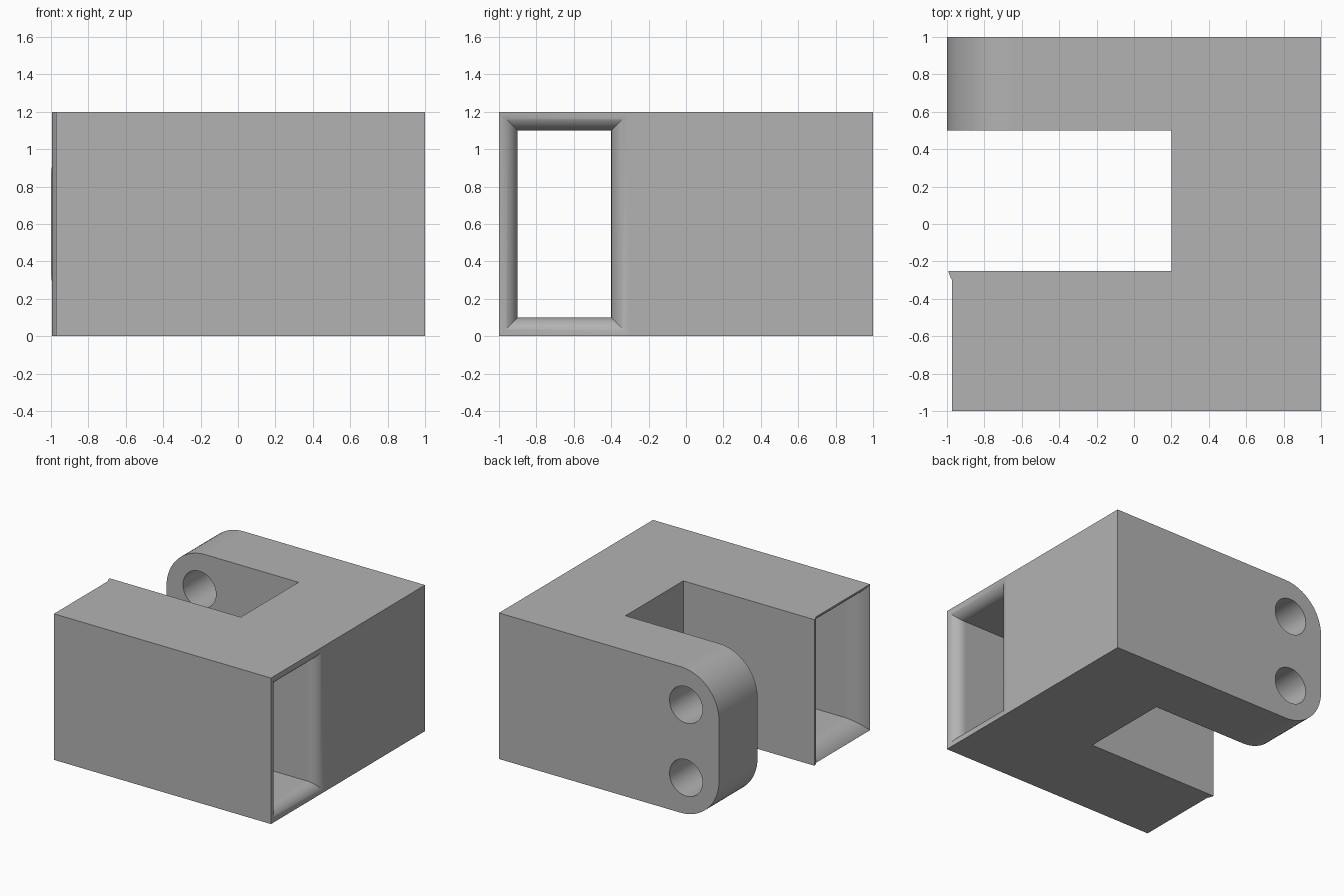
import bpy, bmesh
from math import sin, cos, pi, radians

if "Cube" in bpy.data.objects:
    bpy.data.objects.remove(bpy.data.objects["Cube"])

HEIGHT = 1.2
grey = bpy.data.materials.new("plain grey")
grey.use_nodes = True
colour = (0.45, 0.45, 0.45, 1)
grey.diffuse_color = colour
grey.node_tree.nodes["Principled BSDF"].inputs["Base Color"].default_value = colour


def make_object(name, bm):
    bmesh.ops.recalc_face_normals(bm, faces=bm.faces[:])
    mesh = bpy.data.meshes.new(name)
    bm.to_mesh(mesh)
    bm.free()
    mesh.materials.append(grey)
    obj = bpy.data.objects.new(name, mesh)
    bpy.context.collection.objects.link(obj)
    return obj


def cut(target, cutter):
    """Subtract the cutter, then discard it."""
    cutter.hide_render = True
    mod = target.modifiers.new("cut", "BOOLEAN")
    mod.operation, mod.solver, mod.object = "DIFFERENCE", "EXACT", cutter
    bpy.context.view_layer.objects.active = target
    bpy.ops.object.modifier_apply(modifier=mod.name)
    bpy.data.objects.remove(cutter)


# C-shaped block: a wide hollow arm in front, a mounting tab behind
outline = [(-1, -1), (1, -1), (1, 1), (-1, 1), (-1, 0.5),
           (0.2, 0.5), (0.2, -0.25), (-1, -0.25)]
bm = bmesh.new()
base = bm.faces.new([bm.verts.new((x, y, 0)) for x, y in outline])
top = bmesh.ops.extrude_face_region(bm, geom=[base])["geom"]
bmesh.ops.translate(bm, vec=(0, 0, HEIGHT),
                    verts=[v for v in top if isinstance(v, bmesh.types.BMVert)])

# Rounded upper and lower ends of the tab
tab_edges = [e for e in bm.edges
             if all(v.co.x < -0.99 and v.co.y > 0.4 for v in e.verts)
             and abs(e.verts[0].co.y - e.verts[1].co.y) > 0.1]
bmesh.ops.bevel(bm, geom=tab_edges, offset=0.35, segments=16,
                profile=0.5, affect="EDGES")
body = make_object("bracket_body", bm)

# Tunnel through the arm, with a bell-shaped flare at each mouth
STEPS = 14
angles = [pi / 2 * i / STEPS for i in range(STEPS + 1)]


def flare(end, side, radius):
    return [(end - side * radius * (1 - sin(a)), radius * (1 - cos(a))) for a in angles]


left_flare = flare(-1, -1, 0.2)
right_flare = flare(1, 1, 0.098)
stations = [(-1.1, 0.2)] + left_flare[::-1] + right_flare + [(1.1, 0.098)]
bm = bmesh.new()
rings = []
for x, d in stations:
    y0, y1, z0, z1 = -0.9 - d, -0.4 + d, 0.1 - d, 1.1 + d
    rings.append([bm.verts.new((x, y, z))
                  for y, z in ((y0, z0), (y1, z0), (y1, z1), (y0, z1))])
for a, b in zip(rings, rings[1:]):
    for i in range(4):
        j = (i + 1) % 4
        bm.faces.new((a[i], a[j], b[j], b[i]))
bm.faces.new(rings[0])
bm.faces.new(rings[-1])
cut(body, make_object("tunnel_cutter", bm))

# Two bolt holes through the tab
for z in (0.3, 0.9):
    bpy.ops.mesh.primitive_cylinder_add(vertices=48, radius=0.15, depth=0.8,
                                        location=(-0.7, 0.75, z),
                                        rotation=(pi / 2, 0, 0))
    cut(body, bpy.context.object)

# Smooth curves, crisp edges
bpy.ops.object.select_all(action="DESELECT")
body.select_set(True)
bpy.context.view_layer.objects.active = body
bpy.ops.object.shade_smooth_by_angle(angle=radians(30))
weighted = body.modifiers.new("flat_face_normals", "WEIGHTED_NORMAL")
weighted.keep_sharp = True
